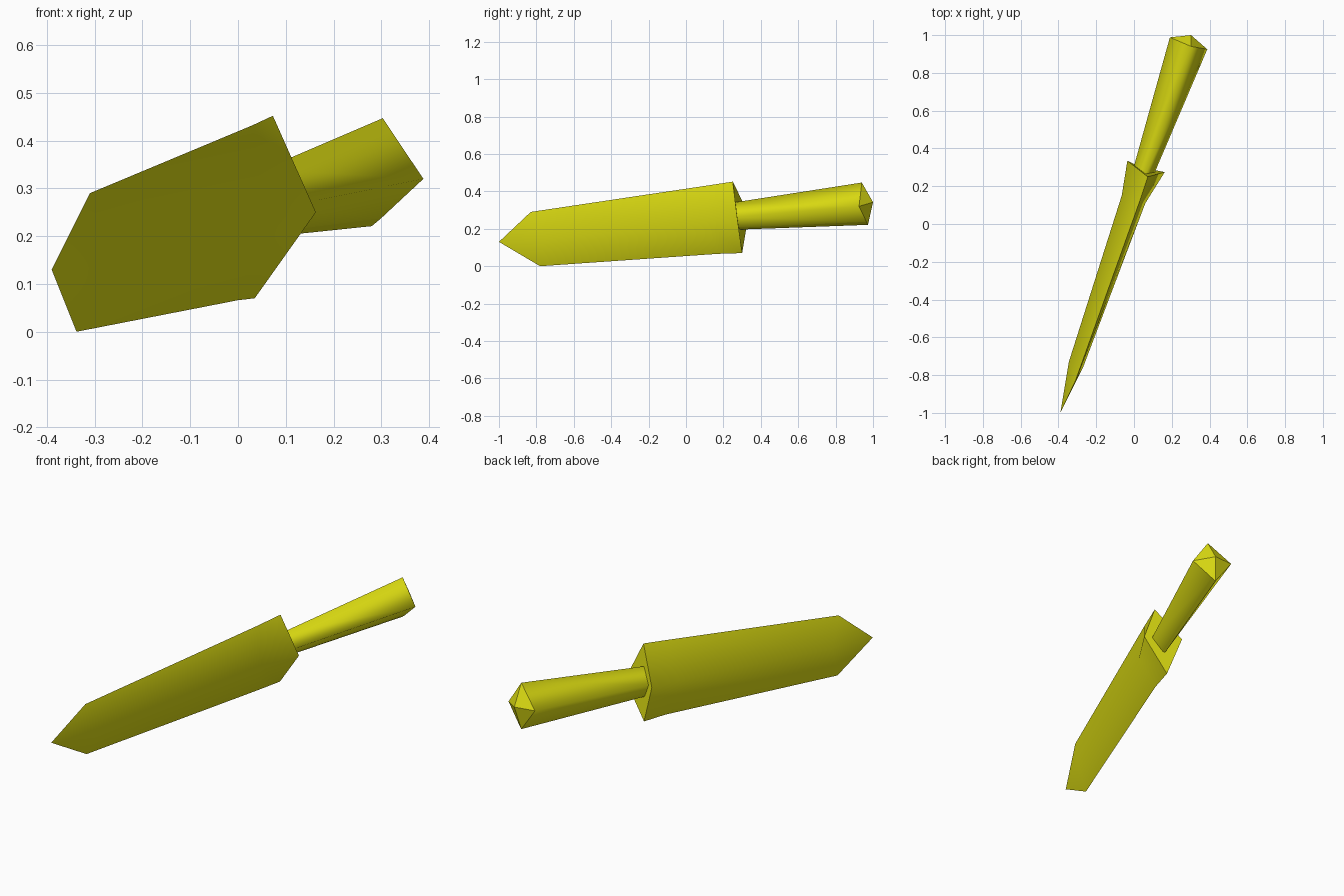
import bpy, bmesh, math
from mathutils import Vector

if "Cube" in bpy.data.objects:
    bpy.data.objects.remove(bpy.data.objects["Cube"])

yellow = bpy.data.materials.new("yellow")
yellow.diffuse_color = (0.72, 0.72, 0.006, 1)
yellow.use_nodes = True
yellow.node_tree.nodes["Principled BSDF"].inputs["Base Color"].default_value = yellow.diffuse_color


def loft(name, rings, start_tip=None, end_tip=None, flat_sides=(), edge_angle=math.pi):
    """Skin matching rings; close each end with a point or a flat cap."""
    bm = bmesh.new()
    loops = [[bm.verts.new(p) for p in r] for r in rings]
    n = len(loops[0])
    for a, b in zip(loops, loops[1:]):
        for i in range(n):
            j = (i + 1) % n
            bm.faces.new((a[i], a[j], b[j], b[i])).smooth = i not in flat_sides
    for loop, tip, side in ((loops[0], start_tip, True), (loops[-1], end_tip, False)):
        if tip:
            t = bm.verts.new(tip)
            for i in range(n):
                bm.faces.new((loop[i], loop[(i + 1) % n], t)).smooth = side
        else:
            bm.faces.new(loop).smooth = False
    bmesh.ops.recalc_face_normals(bm, faces=bm.faces)
    # keep the cutting edges and the cap rims crisp
    for e in bm.edges:
        e.smooth = (len({f.smooth for f in e.link_faces}) == 1
                    and e.calc_face_angle(0) < edge_angle)
    me = bpy.data.meshes.new(name)
    bm.to_mesh(me)
    bm.free()
    me.materials.append(yellow)
    bpy.context.collection.objects.link(bpy.data.objects.new(name, me))


# Blade: diamond sections (top edge, right ridge, bottom edge, left ridge)
loft("blade", [
    [(-0.31, -0.83, 0.29), (-0.27, -0.76, 0.14), (-0.338, -0.78, 0.0), (-0.345, -0.73, 0.165)],
    [(0.03, 0.12, 0.432), (0.06, 0.11, 0.235), (0.0, 0.17, 0.066), (-0.065, 0.15, 0.255)],
    [(0.073, 0.25, 0.452), (0.163, 0.275, 0.25), (0.035, 0.30, 0.07), (-0.035, 0.335, 0.28)],
], start_tip=(-0.39, -1.0, 0.13), edge_angle=math.radians(75))

# Handle: flaring square bar with a narrow chamfer below and a low pointed butt
near = [Vector(p) for p in ((0.065, 0.285, 0.345), (0.115, 0.285, 0.265),
                            (0.062, 0.312, 0.207), (0.05, 0.32, 0.197), (0.005, 0.325, 0.275))]
far = [Vector(p) for p in ((0.303, 0.94, 0.447), (0.388, 0.925, 0.32),
                           (0.299, 0.965, 0.237), (0.28, 0.973, 0.221), (0.19, 0.988, 0.347))]
sunk = [a + (a - b) * 0.05 for a, b in zip(near, far)]
loft("handle", [sunk, far], end_tip=(0.302, 1.0, 0.342), flat_sides=(2,))
